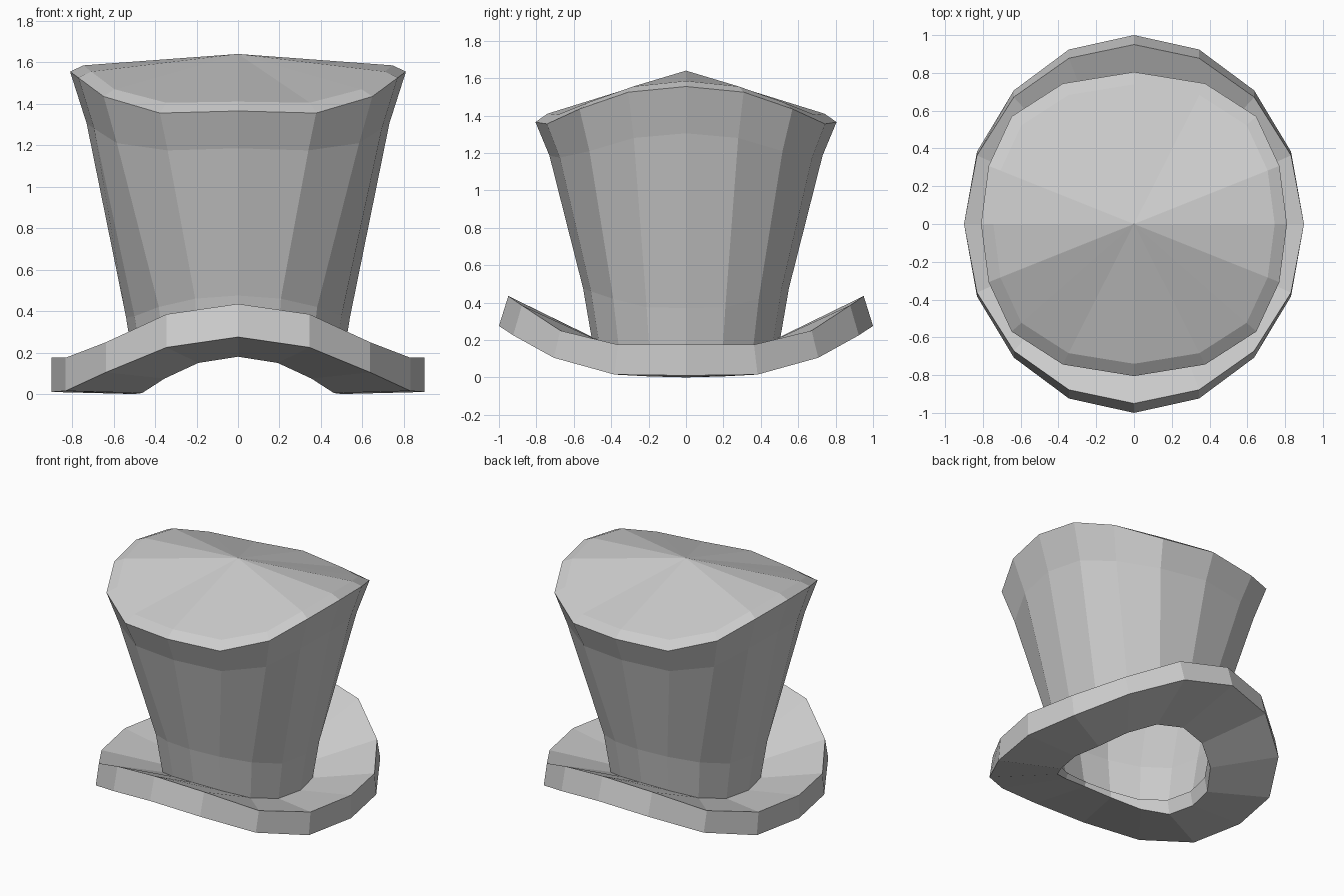
import bpy, bmesh
from math import sin, cos, radians

if "Cube" in bpy.data.objects:
    bpy.data.objects.remove(bpy.data.objects["Cube"])

SIDES = 16
ROUND = [cos(radians(22.5 * i)) for i in range(5)]
WIDE = [1, .95, .80, .465, 0]      # squarer front and back used by the flared crown


def ring(bm, rx, ry, heights, xs=ROUND):
    """Sixteen-sided saddle ring; one quarter (side -> front) is mirrored around."""
    verts = []
    for i in range(SIDES):
        q = i % 8
        q = q if q <= 4 else 8 - q
        sx = 1 if i < 4 or i > 12 else -1
        sy = 1 if i <= 8 else -1
        x = sx * rx * xs[q]
        y = sy * ry * sin(radians(22.5 * q))
        verts.append(bm.verts.new((x, y, heights[q])))
    return verts


def bridge(bm, a, b):
    for i in range(SIDES):
        j = (i + 1) % SIDES
        bm.faces.new((a[i], a[j], b[j], b[i]))


def finish(bm, name):
    bmesh.ops.recalc_face_normals(bm, faces=bm.faces)
    mesh = bpy.data.meshes.new(name)
    bm.to_mesh(mesh)
    bm.free()
    bpy.context.collection.objects.link(bpy.data.objects.new(name, mesh))


# Brim: closed loop of four rings, curling up at front and back
bm = bmesh.new()
rings = [
    ring(bm, .50, .50, [0, .005, .075, .15, .18]),
    ring(bm, .90, 1.0, [.01, .015, .105, .225, .275]),
    ring(bm, .90, .95, [.175, .175, .25, .385, .435]),
    ring(bm, .48, .49, [.10, .105, .14, .19, .21]),
]
for k in range(4):
    bridge(bm, rings[k], rings[(k + 1) % 4])
finish(bm, "brim")

# Crown: flared open-bottomed sheet with a shallow pointed top
bm = bmesh.new()
rings = [
    ring(bm, .49, .50, [.06, .07, .11, .165, .185]),
    ring(bm, .54, .55, [.37, .375, .42, .46, .475]),
    ring(bm, .73, .73, [1.305, 1.28, 1.21, 1.175, 1.185], WIDE),
    ring(bm, .81, .805, [1.555, 1.525, 1.435, 1.355, 1.365], WIDE),
    ring(bm, .745, .74, [1.585, 1.555, 1.47, 1.405, 1.41], WIDE),
]
for a, b in zip(rings, rings[1:]):
    bridge(bm, a, b)
apex = bm.verts.new((0, 0, 1.64))
top = rings[-1]
for i in range(SIDES):
    bm.faces.new((top[i], top[(i + 1) % SIDES], apex))
finish(bm, "crown")
